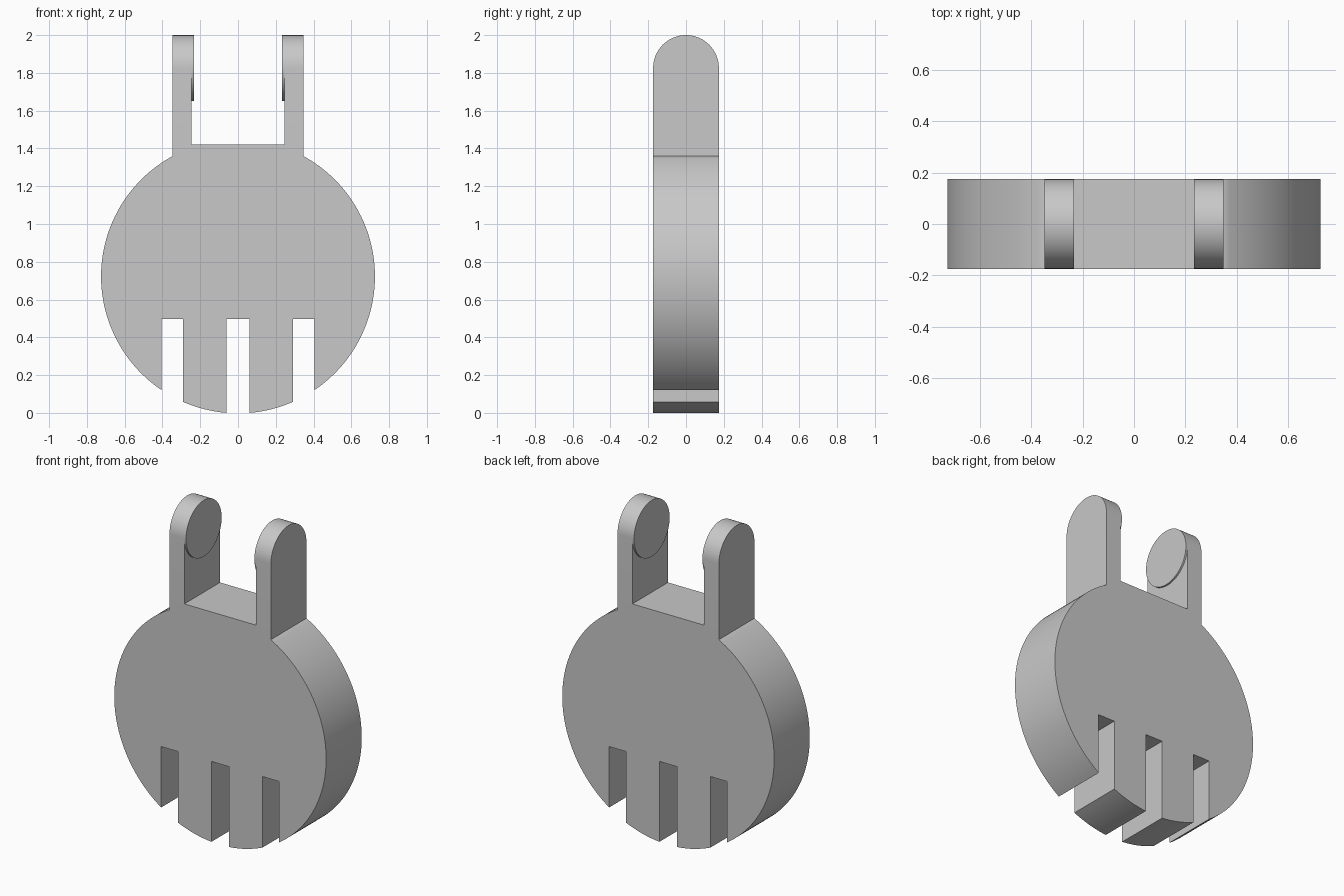
import bpy
import bmesh
from math import acos, asin, cos, sin, pi, sqrt
from mathutils import Vector

if "Cube" in bpy.data.objects:
    bpy.data.objects.remove(bpy.data.objects["Cube"])

RADIUS, HALF_DEPTH = 0.725, 0.174
CENTRE_Z = 0.7225
ARM_IN, ARM_OUT = 0.245, 0.347
SLOT_TOP, SEAT_Z = 0.497, 1.422

grey = bpy.data.materials.new("light grey")
grey.use_nodes = True
grey.diffuse_color = (0.58, 0.58, 0.58, 1)
grey.node_tree.nodes["Principled BSDF"].inputs["Base Color"].default_value = grey.diffuse_color


def prism(name, points, shift):
    """Extrude a closed outline of 3D points along a vector."""
    bm = bmesh.new()
    face = bm.faces.new([bm.verts.new(p) for p in points])
    made = bmesh.ops.extrude_face_region(bm, geom=[face], use_keep_orig=True)
    verts = [v for v in made["geom"] if isinstance(v, bmesh.types.BMVert)]
    bmesh.ops.translate(bm, verts=verts, vec=Vector(shift))
    bmesh.ops.recalc_face_normals(bm, faces=bm.faces)
    mesh = bpy.data.meshes.new(name)
    bm.to_mesh(mesh)
    bm.free()
    mesh.materials.append(grey)
    obj = bpy.data.objects.new(name, mesh)
    bpy.context.collection.objects.link(obj)
    bpy.ops.object.select_all(action="DESELECT")
    obj.select_set(True)
    bpy.context.view_layer.objects.active = obj
    bpy.ops.object.shade_smooth_by_angle(angle=pi / 6)
    return obj


def arc(start, end, steps, radius, centre):
    """Points on a circle from one angle to another."""
    angles = [start + (end - start) * i / steps for i in range(steps + 1)]
    return [(radius * cos(a), centre + radius * sin(a)) for a in angles]


def rim(x):
    """Angle on the lower rim at the given x."""
    return -acos(x / RADIUS)


# Right half of the disc outline: half centre slot, tooth, side slot, outer rim, seat
SHOULDER = CENTRE_Z + sqrt(RADIUS ** 2 - ARM_OUT ** 2)
half = [(0.06, SLOT_TOP)]
half += arc(rim(0.06), rim(0.29), 8, RADIUS, CENTRE_Z)
half += [(0.29, SLOT_TOP), (0.404, SLOT_TOP)]
half += arc(rim(0.404), acos(ARM_OUT / RADIUS), 56, RADIUS, CENTRE_Z)
half += [(ARM_IN, SHOULDER), (ARM_IN, SEAT_Z)]
outline = half + [(-x, z) for x, z in reversed(half)]
prism("slotted_disc", [(x, -HALF_DEPTH, z) for x, z in outline], (0, 2 * HALF_DEPTH, 0))

# Round-topped arms with a thin round pad on each inner face
PIVOT_Z = 2 - HALF_DEPTH
arm = [(-HALF_DEPTH, SHOULDER), (HALF_DEPTH, SHOULDER)] + arc(0, pi, 32, HALF_DEPTH, PIVOT_Z)
pad = arc(0, 2 * pi, 64, HALF_DEPTH, PIVOT_Z)[:-1]
for side, s in (("left", 1), ("right", -1)):
    prism(side + "_arm", [(s * ARM_IN, y, z) for y, z in arm], (s * (ARM_OUT - ARM_IN), 0, 0))
    prism(side + "_pivot_pad", [(s * ARM_IN, y, z) for y, z in pad], (-s * 0.011, 0, 0))
